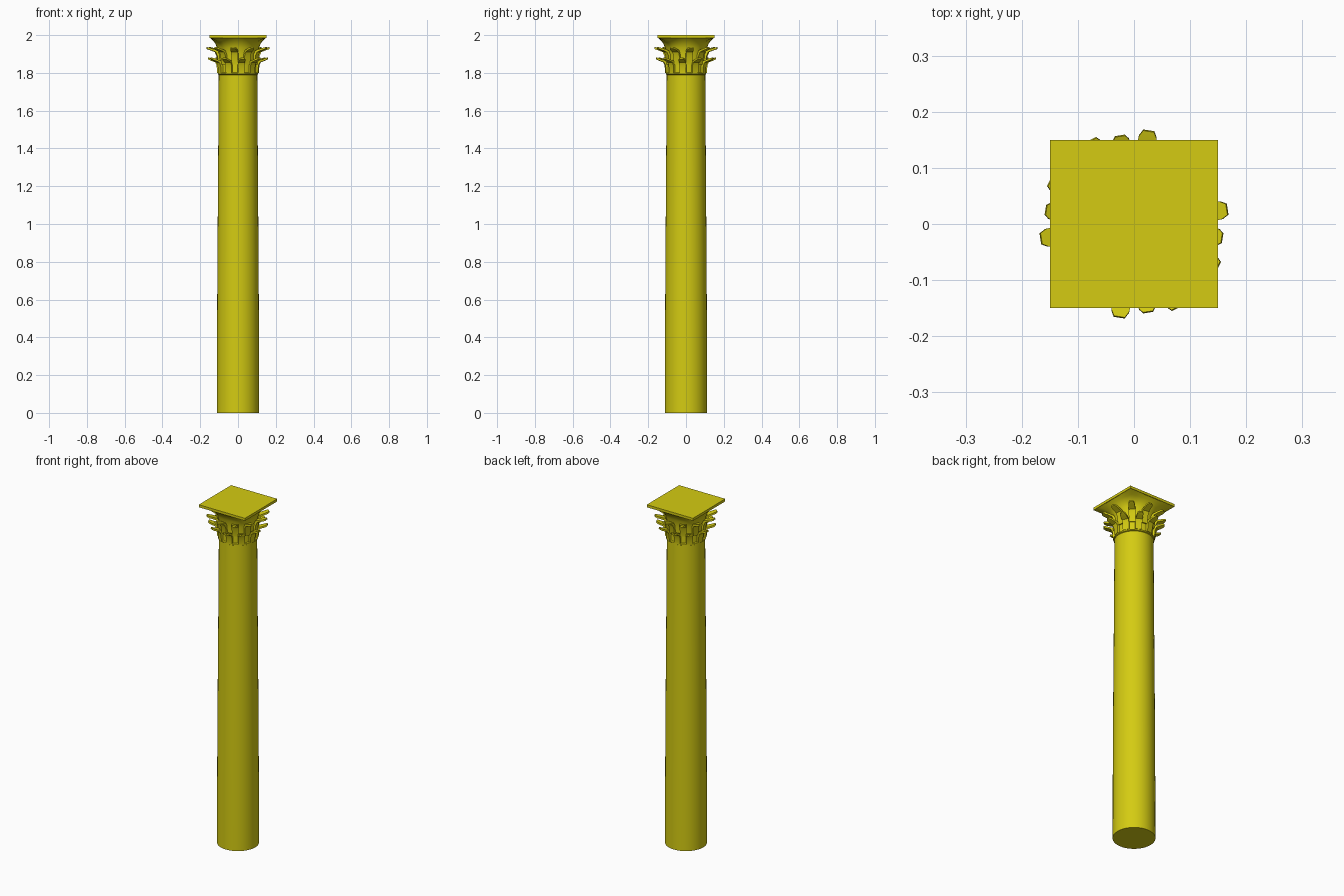
import bpy, math

if "Cube" in bpy.data.objects:
    bpy.data.objects.remove(bpy.data.objects["Cube"])

mat = bpy.data.materials.new("ochre_stone")
mat.diffuse_color = (0.66, 0.6, 0.006, 1)
mat.use_nodes = True
mat.node_tree.nodes["Principled BSDF"].inputs["Base Color"].default_value = mat.diffuse_color


def make(name, verts, faces):
    me = bpy.data.meshes.new(name)
    me.from_pydata(verts, [], faces)
    me.materials.append(mat)
    ob = bpy.data.objects.new(name, me)
    bpy.context.collection.objects.link(ob)
    bpy.ops.object.select_all(action='DESELECT')
    bpy.context.view_layer.objects.active = ob
    ob.select_set(True)
    bpy.ops.object.shade_smooth_by_angle(angle=math.radians(40))
    return ob


def loft(name, rings, n=40):
    """Stack rings (radius, z, squareness) into a closed solid."""
    verts, faces = [], []
    for r, z, s in rings:
        for i in range(n):
            a = 2 * math.pi * i / n
            c, d = math.cos(a), math.sin(a)
            k = r * ((1 - s) + s / max(abs(c), abs(d)))
            verts.append((k * c, k * d, z))
    for j in range(len(rings) - 1):
        for i in range(n):
            k = (i + 1) % n
            faces.append((j*n + i, j*n + k, (j+1)*n + k, (j+1)*n + i))
    faces.append(tuple(reversed(range(n))))
    faces.append(tuple(range((len(rings)-1)*n, len(rings)*n)))
    return make(name, verts, faces)


def leaf_row(name, path, count, start):
    """Ring of curling leaves; path rows: outer r, z, half width, inner r, inner z."""
    verts, faces = [], []
    for i in range(count):
        a = math.radians(start) + 2 * math.pi * i / count
        c, s = math.cos(a), math.sin(a)
        b = len(verts)
        for r, z, w, ri, zi in path:
            for rr, t, zz in ((r, -w, z), (r, w, z), (ri, w, zi), (ri, -w, zi)):
                verts.append((rr*c - t*s, rr*s + t*c, zz))
        m = len(path)
        for j in range(m - 1):
            for q in range(4):
                p, o = (q + 1) % 4, b + 4*j
                faces.append((o + q, o + p, o + 4 + p, o + 4 + q))
        faces.append((b + 3, b + 2, b + 1, b))
        e = b + 4*(m - 1)
        faces.append((e, e + 1, e + 2, e + 3))
    return make(name, verts, faces)


# Tapered shaft with slight swelling
loft("shaft", [(0.112, 0, 0), (0.111, 0.4, 0), (0.109, 0.8, 0),
               (0.106, 1.2, 0), (0.104, 1.5, 0), (0.102, 1.795, 0)])

# Neck ring between shaft and capital
loft("neck_ring", [(0.102, 1.79, 0), (0.107, 1.793, 0),
                   (0.107, 1.80, 0), (0.102, 1.803, 0)])

# Bell flaring from round to the square top slab
loft("capital_bell", [(0.100, 1.80, 0), (0.101, 1.86, 0), (0.104, 1.90, 0),
                      (0.111, 1.935, 0.04), (0.122, 1.958, 0.2),
                      (0.135, 1.974, 0.55), (0.149, 1.987, 1)])
loft("top_slab", [(0.150, 1.985, 1), (0.150, 2.0, 1)])

# Two staggered rows of leaves
leaf_row("lower_leaves", [
    (0.109, 1.80, 0.017, 0.098, 1.80), (0.112, 1.84, 0.018, 0.100, 1.845),
    (0.120, 1.856, 0.018, 0.110, 1.864), (0.138, 1.863, 0.017, 0.136, 1.872),
    (0.152, 1.868, 0.015, 0.150, 1.878), (0.160, 1.873, 0.009, 0.158, 1.881)], 10, -9)
leaf_row("upper_leaves", [
    (0.107, 1.845, 0.017, 0.096, 1.845), (0.113, 1.89, 0.018, 0.101, 1.896),
    (0.122, 1.910, 0.018, 0.112, 1.919), (0.142, 1.918, 0.017, 0.140, 1.928),
    (0.158, 1.923, 0.016, 0.156, 1.933), (0.169, 1.928, 0.010, 0.167, 1.936)], 10, 9)
